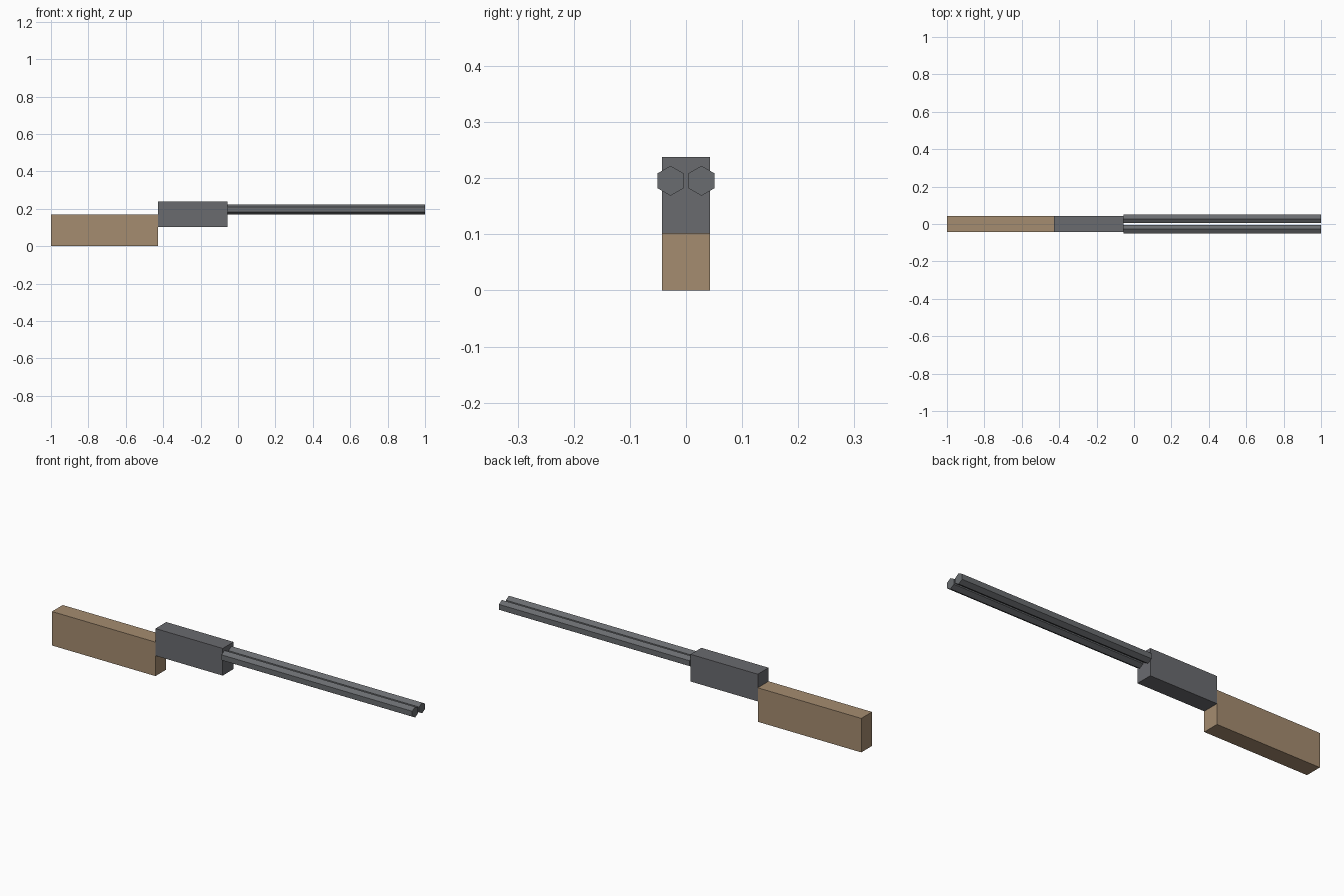
import bpy, math

if "Cube" in bpy.data.objects:
    bpy.data.objects.remove(bpy.data.objects["Cube"])


def material(name, rgb):
    m = bpy.data.materials.new(name)
    m.diffuse_color = (*rgb, 1)
    m.use_nodes = True
    m.node_tree.nodes["Principled BSDF"].inputs["Base Color"].default_value = m.diffuse_color
    return m


WOOD = material("wood brown", (0.376, 0.262, 0.162))
STEEL = material("steel grey", (0.144, 0.147, 0.159))
BARREL = material("barrel grey", (0.144, 0.152, 0.162))


def box(name, x0, x1, z0, z1, half_width, mat):
    bpy.ops.mesh.primitive_cube_add(size=1, location=((x0 + x1) / 2, 0, (z0 + z1) / 2))
    ob = bpy.context.object
    ob.name = name
    ob.scale = (x1 - x0, 2 * half_width, z1 - z0)
    bpy.ops.object.transform_apply(location=False, rotation=False, scale=True)
    ob.data.materials.append(mat)


# Wooden stock and metal receiver
box("stock", -1.0, -0.427, 0.0, 0.17, 0.0425, WOOD)
box("receiver", -0.427, -0.055, 0.102, 0.238, 0.0425, STEEL)

# Pair of six-sided barrels, each with an edge pointing up
for name, y in (("barrel_front", -0.0275), ("barrel_back", 0.0275)):
    bpy.ops.mesh.primitive_cylinder_add(
        vertices=6, radius=0.0267, depth=1.055,
        location=(0.4725, y, 0.1955), rotation=(0, math.pi / 2, 0))
    ob = bpy.context.object
    ob.name = name
    bpy.ops.object.transform_apply(location=False, rotation=True, scale=False)
    # turn the section so a corner is on top
    top = max(v.co.z for v in ob.data.vertices)
    if top < 0.0265:
        ob.rotation_euler.x = math.pi / 6
    ob.data.materials.append(BARREL)
